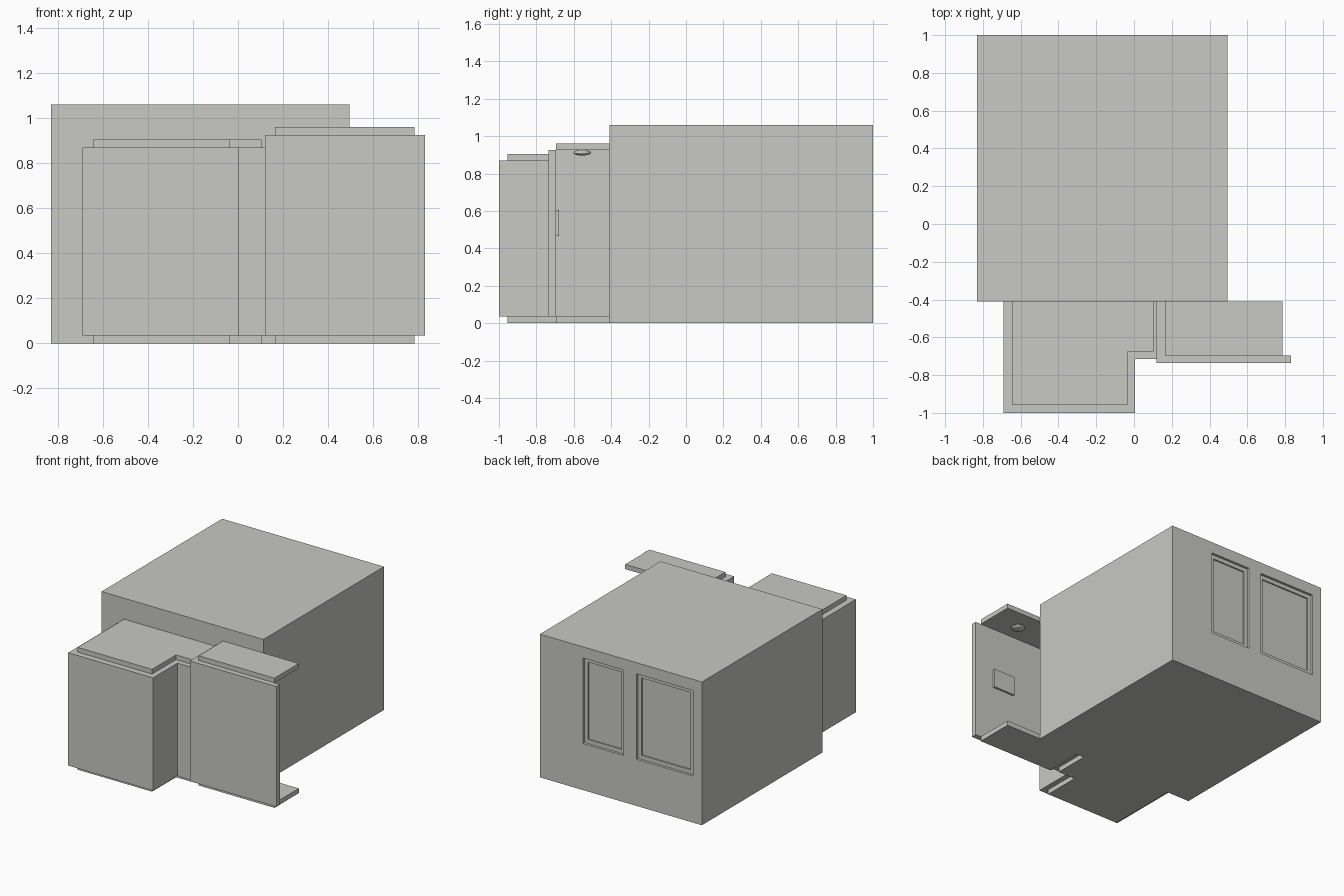
import bpy
import bmesh
from mathutils import Matrix

cube = bpy.data.objects.get("Cube")
if cube:
    bpy.data.objects.remove(cube, do_unlink=True)

plaster = bpy.data.materials.new("warm_grey")
plaster.use_nodes = True
grey = (0.58, 0.58, 0.55, 1.0)
plaster.diffuse_color = grey
plaster.node_tree.nodes["Principled BSDF"].inputs["Base Color"].default_value = grey


def finish(name, bm):
    bmesh.ops.recalc_face_normals(bm, faces=bm.faces)
    mesh = bpy.data.meshes.new(name)
    bm.to_mesh(mesh)
    bm.free()
    mesh.materials.append(plaster)
    obj = bpy.data.objects.new(name, mesh)
    bpy.context.collection.objects.link(obj)
    return obj


def prism(name, outline, z0, z1):
    """Extrude a plan outline between two heights."""
    bm = bmesh.new()
    base = bm.faces.new([bm.verts.new((x, y, z0)) for x, y in outline])
    top = bmesh.ops.extrude_face_region(bm, geom=[base])["geom"]
    verts = [v for v in top if isinstance(v, bmesh.types.BMVert)]
    bmesh.ops.translate(bm, verts=verts, vec=(0, 0, z1 - z0))
    return finish(name, bm)


def box(name, x0, x1, y0, y1, z0, z1):
    return prism(name, [(x0, y0), (x1, y0), (x1, y1), (x0, y1)], z0, z1)


FRONT = -0.41   # front wall of the main block
LOW = 0.035     # underside of the cladding

# Main block with stepped window recesses in the back wall
main = box("main_block", -0.83, 0.495, FRONT, 1.0, 0, 1.06)
for x0, x1 in ((-0.188, 0.143), (-0.756, -0.294)):
    for inset, depth in ((0, 0.018), (0.03, 0.028)):
        cutter = box("window_cutter", x0 + inset, x1 - inset, 1 - depth, 1.1,
                     0.345 + inset, 0.977 - inset)
        cutter.hide_render = True
        mod = main.modifiers.new("window_recess", "BOOLEAN")
        mod.operation = "DIFFERENCE"
        mod.solver = "EXACT"
        mod.object = cutter
        bpy.context.view_layer.objects.active = main
        bpy.ops.object.modifier_apply(modifier=mod.name)
        bpy.data.objects.remove(cutter, do_unlink=True)


# Stepped front wing: a tall core wrapped in shorter cladding
def wing_plan(left, front, corner, step, right):
    return [(left, front), (corner, front), (corner, step),
            (right, step), (right, FRONT), (left, FRONT)]


prism("wing_core", wing_plan(-0.645, -0.955, -0.035, -0.675, 0.105), 0, 0.905)
prism("wing_cladding", wing_plan(-0.69, -1.0, 0.005, -0.715, 0.12), LOW, 0.87)

# Porch: L-shaped wall, floor and roof, open at the side
prism("porch_wall", [(0.12, -0.735), (0.83, -0.735), (0.83, -0.695),
                     (0.165, -0.695), (0.165, FRONT), (0.12, FRONT)], LOW, 0.925)
box("porch_floor", 0.165, 0.785, -0.695, FRONT, 0, LOW)
box("porch_roof", 0.165, 0.785, -0.695, FRONT, 0.925, 0.96)
box("wall_panel", 0.497, 0.675, -0.695, -0.68, 0.465, 0.605)

# Ceiling lamp
bm = bmesh.new()
bmesh.ops.create_uvsphere(
    bm, u_segments=32, v_segments=16, radius=1,
    matrix=Matrix.Translation((0.57, -0.555, 0.911)) @ Matrix.Diagonal((0.047, 0.047, 0.015, 1)))
for face in bm.faces:
    face.smooth = True
finish("ceiling_lamp", bm)
